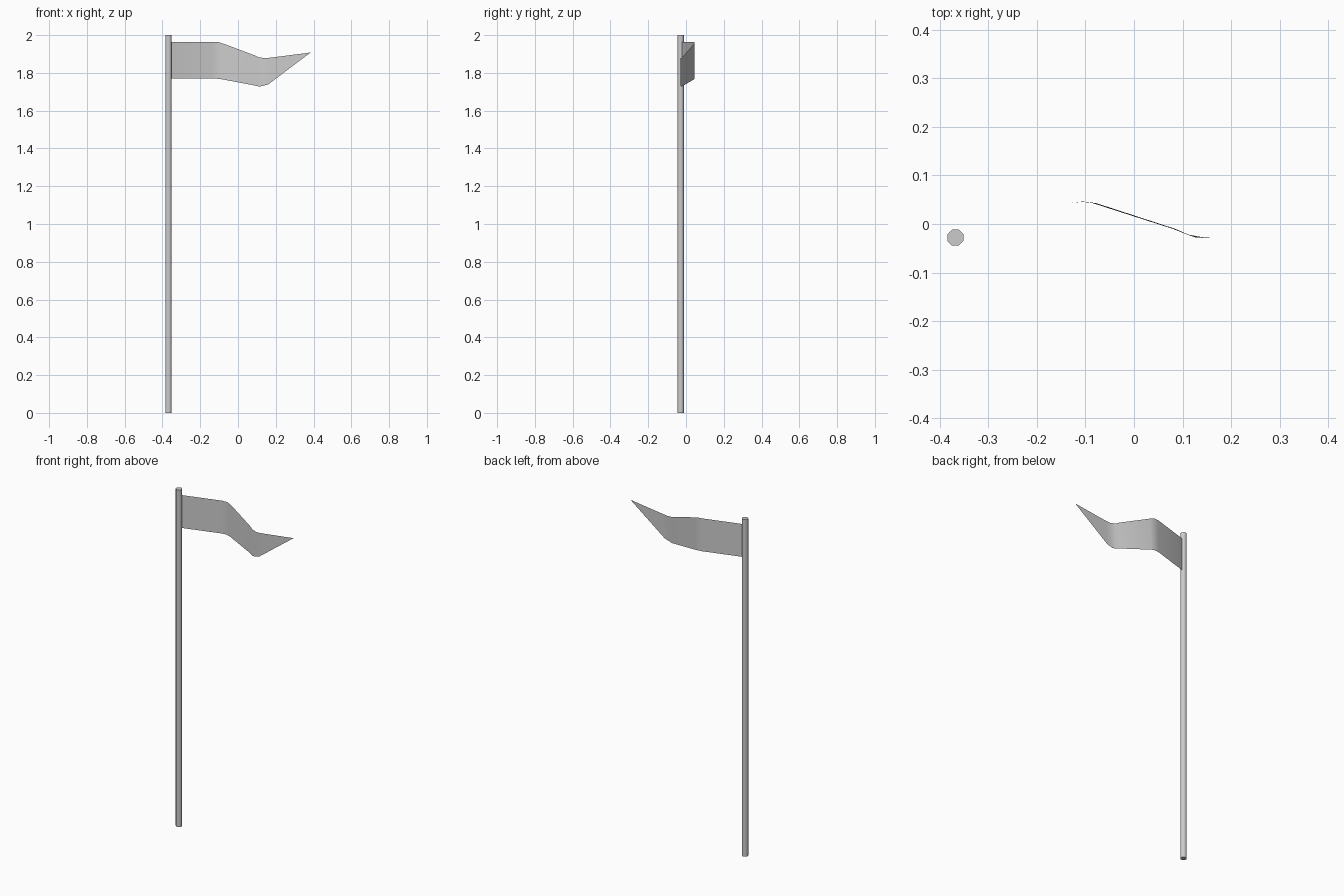
import bpy, bmesh, math

if "Cube" in bpy.data.objects:
    bpy.data.objects.remove(bpy.data.objects["Cube"])

PX, PY = -0.368, -0.028

# Pole: eight-sided shaft standing on the ground
bpy.ops.mesh.primitive_cylinder_add(vertices=8, radius=0.018, depth=2.0,
                                    location=(PX, PY, 1.0),
                                    rotation=(0, 0, math.radians(22.5)))
pole = bpy.context.object
pole.name = "pole"
bpy.ops.object.shade_smooth_by_angle(angle=math.radians(50))

# Pennant: thin cloth strip, each row is (y, top x, top z, bottom x, bottom z)
rows = [(-0.025, -0.360, 1.964, -0.360, 1.769),
        (0.043, -0.135, 1.964, -0.135, 1.769),
        (0.046, -0.103, 1.963, -0.108, 1.769),
        (0.043, -0.078, 1.955, -0.085, 1.766),
        (-0.010, 0.085, 1.894, 0.080, 1.735),
        (-0.022, 0.112, 1.882, 0.110, 1.728),
        (-0.028, 0.145, 1.878, 0.128, 1.730),
        (-0.029, 0.175, 1.881, 0.160, 1.739)]
bm = bmesh.new()
pairs = [(bm.verts.new((tx, y, tz)), bm.verts.new((bx, y, bz)))
         for y, tx, tz, bx, bz in rows]
for (t0, b0), (t1, b1) in zip(pairs, pairs[1:]):
    bm.faces.new((b0, b1, t1, t0))
# Pointed end of the pennant
tip = bm.verts.new((0.385, -0.029, 1.908))
bm.faces.new((pairs[-1][1], tip, pairs[-1][0]))

mesh = bpy.data.meshes.new("pennant")
bm.to_mesh(mesh)
bm.free()
pennant = bpy.data.objects.new("pennant", mesh)
bpy.context.collection.objects.link(pennant)
for p in mesh.polygons:
    p.use_smooth = True
